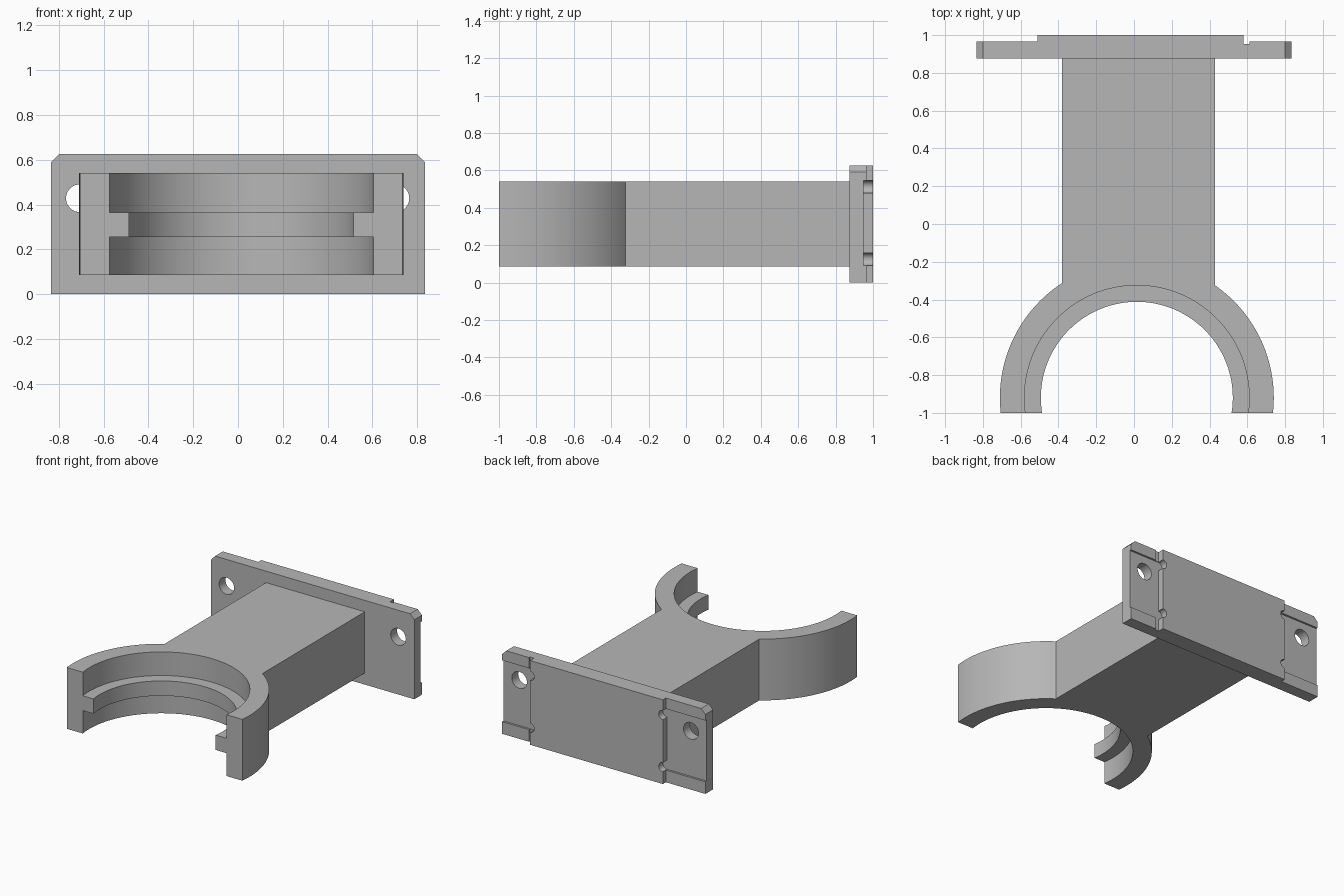
import bpy, bmesh, math
from mathutils import Vector

if "Cube" in bpy.data.objects:
    bpy.data.objects.remove(bpy.data.objects["Cube"])

grey = bpy.data.materials.new("plain grey")
grey.diffuse_color = (0.47, 0.47, 0.47, 1)
grey.use_nodes = True
grey.node_tree.nodes["Principled BSDF"].inputs["Base Color"].default_value = grey.diffuse_color

CX, CY = 0.015, -0.92            # centre of the clamp ring
R_OUT, R_IN, R_LIP = 0.725, 0.595, 0.508
Z0, Z1 = 0.085, 0.54             # height range of ring and arm


def prism(name, points, axis, lo, hi):
    """Extrude a 2D outline along z (points are x,y) or y (points are x,z)."""
    bm = bmesh.new()
    place = (lambda p: (p[0], p[1], lo)) if axis == 'z' else (lambda p: (p[0], lo, p[1]))
    face = bm.faces.new([bm.verts.new(place(p)) for p in points])
    res = bmesh.ops.extrude_face_region(bm, geom=[face])
    move = Vector((0, 0, hi - lo)) if axis == 'z' else Vector((0, hi - lo, 0))
    bmesh.ops.translate(bm, vec=move, verts=[v for v in res['geom'] if isinstance(v, bmesh.types.BMVert)])
    bmesh.ops.recalc_face_normals(bm, faces=bm.faces)
    me = bpy.data.meshes.new(name)
    bm.to_mesh(me)
    bm.free()
    me.materials.append(grey)
    ob = bpy.data.objects.new(name, me)
    bpy.context.collection.objects.link(ob)
    return ob


def arc(r, a0, a1, n, cx=CX, cy=CY):
    return [(cx + r * math.cos(a0 + (a1 - a0) * i / n), cy + r * math.sin(a0 + (a1 - a0) * i / n))
            for i in range(n + 1)]


def circle(r, cx, cy, n=48):
    return arc(r, 0, 2 * math.pi, n, cx, cy)[:-1]


def rect(x0, x1, z0, z1):
    return [(x0, z0), (x1, z0), (x1, z1), (x0, z1)]


def cut(target, cutters):
    """Subtract every cutter, bake the result and remove the cutters."""
    for c in cutters:
        c.hide_render = True
        mod = target.modifiers.new("cut", 'BOOLEAN')
        mod.operation, mod.solver, mod.object = 'DIFFERENCE', 'EXACT', c
    bpy.context.view_layer.update()
    dg = bpy.context.evaluated_depsgraph_get()
    me = bpy.data.meshes.new_from_object(target.evaluated_get(dg))
    target.modifiers.clear()
    target.data = me
    for c in cutters:
        bpy.data.objects.remove(c)


# Clamp ring and arm in one outline
def end_angle(r):
    return math.asin((-1 - CY) / r)


ARM_L, ARM_R, ARM_END = -0.382, 0.428, 0.88
ao, al = end_angle(R_OUT), end_angle(R_LIP)
right_join = math.acos((ARM_R - CX) / R_OUT)
left_join = math.acos((ARM_L - CX) / R_OUT)
outline = arc(R_OUT, ao, right_join, 32)
outline += [(ARM_R, ARM_END), (ARM_L, ARM_END)]
outline += arc(R_OUT, left_join, math.pi - ao, 32)
outline += arc(R_LIP, math.pi - al, al, 80)
bracket = prism("clamp_and_arm", outline, 'z', Z0, Z1)

# Wider bore above and below the inner lip
cut(bracket, [prism("lower_bore", circle(R_IN, CX, CY, 128), 'z', 0, 0.255),
              prism("upper_bore", circle(R_IN, CX, CY, 128), 'z', 0.365, 0.7)])

# Mounting plate with chamfered top corners
W, H, C = 0.835, 0.625, 0.035
PAD_L, PAD_R = -0.51, 0.58
plate = prism("mounting_plate",
              [(-W, 0), (W, 0), (W, H - C), (W - C, H), (-W + C, H), (-W, H - C)], 'y', 0.875, 1.0)
cutters = [
    # lowered wings either side of the raised pad
    prism("left_wing", rect(-1, PAD_L, -0.1, 0.8), 'y', 0.965, 1.1),
    prism("right_wing", rect(PAD_R, 1, -0.1, 0.8), 'y', 0.965, 1.1),
    # shallow pockets and the groove beside the pad
    prism("left_pocket", rect(-1.1, PAD_L, 0.09, 0.545), 'y', 0.95, 1.2),
    prism("right_pocket", rect(PAD_R, 1.1, 0.09, 0.545), 'y', 0.95, 1.2),
    prism("groove", rect(PAD_R, 0.612, -0.2, 0.9), 'y', 0.954, 1.3),
]
# Round corner reliefs on the pad edges
for x in (PAD_L, PAD_R):
    for z in (0.125, 0.512):
        cutters.append(prism("relief", circle(0.034, x, z, 24), 'y', 0.95, 1.15))
# Screw holes
for x in (-0.706, 0.703):
    cutters.append(prism("screw_hole", circle(0.062, x, 0.428), 'y', 0.7, 1.4))
cut(plate, cutters)

# Smooth curved walls, sharp edges
for ob in (bracket, plate):
    bpy.ops.object.select_all(action='DESELECT')
    ob.select_set(True)
    bpy.context.view_layer.objects.active = ob
    bpy.ops.object.shade_smooth_by_angle(angle=math.radians(30))
